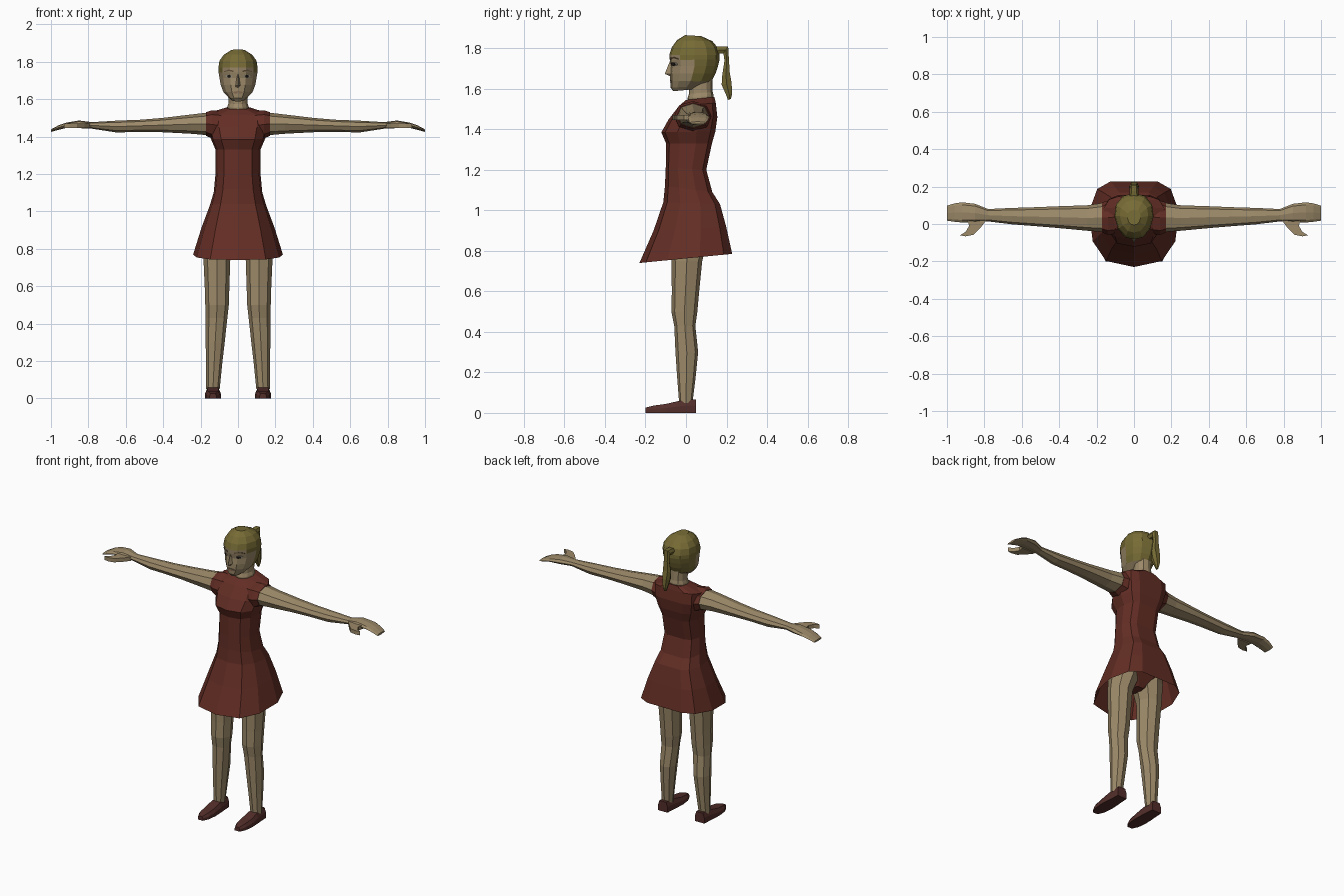
import bpy, bmesh, math
from mathutils import Vector
from mathutils.bvhtree import BVHTree


def colour(name, rgb):
    m = bpy.data.materials.new(name)
    m.diffuse_color = (*rgb, 1)
    return m


SKIN = colour("skin", (0.33, 0.25, 0.14))
RED = colour("dress_red", (0.125, 0.027, 0.018))
HAIR = colour("blonde_hair", (0.18, 0.145, 0.035))
SHOE = colour("shoe_brown", (0.085, 0.027, 0.023))
DARK = colour("eye_dark", (0.015, 0.011, 0.008))
BROW = colour("brow_brown", (0.14, 0.095, 0.045))
LIP = colour("lip", (0.24, 0.14, 0.085))
WHITE = colour("eye_white", (0.4, 0.36, 0.29))

BODY = [(0, -1), (.62, -.86), (.92, -.4), (1, .3), (.82, .82), (.52, 1), (0, 1)]
HEAD = [(0, -1), (.42, -.92), (.8, -.58), (1, 0), (.92, .5), (.58, .86), (0, 1)]
OCT = [(0, -1), (.7, -.75), (1, 0), (.7, .75), (0, 1)]


def full(half):
    """Mirror a half section into a closed one."""
    return half + [(-u, v) for u, v in half[-2:0:-1]]


def loft(name, rings, mats, caps=(True, True)):
    bm = bmesh.new()
    vs = [[bm.verts.new(p) for p in r] for r in rings]
    n = len(vs[0])
    for a, b in zip(vs, vs[1:]):
        for i in range(n):
            bm.faces.new((a[i], a[(i + 1) % n], b[(i + 1) % n], b[i]))
    if caps[0]:
        bm.faces.new(vs[0][::-1])
    if caps[1]:
        bm.faces.new(vs[-1])
    bmesh.ops.recalc_face_normals(bm, faces=bm.faces)
    me = bpy.data.meshes.new(name)
    bm.to_mesh(me)
    bm.free()
    for m in mats:
        me.materials.append(m)
    ob = bpy.data.objects.new(name, me)
    bpy.context.collection.objects.link(ob)
    return ob


def upright(section, zf, zb, hw, yf, yb, cx=0):
    """Horizontal section, its height running from zf in front to zb behind."""
    return [(cx + u * hw, (yf + yb) / 2 + v * (yb - yf) / 2,
             (zf + zb) / 2 + v * (zb - zf) / 2) for u, v in full(section)]


def across(s, x, y0, y1, z0, z1):
    """Section of a limb running sideways."""
    return [(s * x, (y0 + y1) / 2 + v * (y1 - y0) / 2,
             (z0 + z1) / 2 + u * (z1 - z0) / 2) for u, v in full(OCT)]


# Dress with open skirt
dress = [(.74, .785, .24, -.23, .228), (.90, .92, .195, -.16, .198),
         (1.04, 1.03, .15, -.112, .168), (1.12, 1.09, .13, -.104, .13),
         (1.21, 1.20, .12, -.10, .10), (1.33, 1.33, .12, -.098, .128),
         (1.385, 1.39, .145, -.122, .145), (1.45, 1.46, .163, -.085, .155),
         (1.515, 1.53, .163, -.035, .147), (1.545, 1.56, .065, 0, .14)]
loft("dress", [upright(BODY, *r) for r in dress], [RED], (False, True))

# Briefs beneath the skirt
briefs = [(1.02, 1.02, .14, -.10, .14), (.90, .90, .15, -.085, .13), (.80, .80, .03, -.03, .06)]
loft("briefs", [upright(BODY, *r) for r in briefs], [RED])

# Neck
neck = [(1.52, 1.53, .06, .01, .135), (1.555, 1.568, .056, .008, .136), (1.575, 1.585, .05, .015, .132),
        (1.65, 1.65, .052, .015, .13)]
loft("neck", [upright(HEAD, *r) for r in neck], [SKIN])

# Head, with hair on the crown and back
head_rings = [(1.588, 1.60, .034, -.062, .06), (1.605, 1.615, .052, -.076, .085),
              (1.64, 1.635, .078, -.078, .125), (1.675, 1.675, .092, -.078, .146),
              (1.712, 1.712, .099, -.074, .158), (1.742, 1.745, .104, -.08, .166),
              (1.768, 1.768, .105, -.082, .166), (1.805, 1.805, .099, -.07, .155),
              (1.84, 1.835, .076, -.045, .13), (1.865, 1.86, .036, -.005, .075)]
head = loft("head", [upright(HEAD, *r) for r in head_rings], [SKIN, HAIR])
for p in head.data.polygons:
    c = p.center
    p.material_index = int(c.z > 1.77 or (c.z > 1.745 and c.y > -.02) or (c.y > .055 and c.z > 1.63))

# Nose
loft("nose", [[(-w, y0, z), (0, y1, z), (w, y0, z)] for w, y0, y1, z in
              [(.019, -.06, -.078, 1.662), (.019, -.06, -.105, 1.674), (.008, -.06, -.08, 1.735)]], [SKIN])

# Painted face details laid on the head surface
tree = BVHTree.FromPolygons([v.co for v in head.data.vertices],
                            [p.vertices[:] for p in head.data.polygons])


def plate(name, pts, mat, lift):
    rings = []
    for k in (0, lift):
        ring = []
        for x, z in pts:
            hit = tree.ray_cast(Vector((x, -1, z)), Vector((0, 1, 0)))[0]
            ring.append((x, hit.y - k, z))
        rings.append(ring)
    loft(name, rings, [mat])


def oval(cx, cz, rx, rz, n=8):
    return [(cx + rx * math.cos(i * math.tau / n), cz + rz * math.sin(i * math.tau / n)) for i in range(n)]


for s, side in ((-1, "left"), (1, "right")):
    plate(side + "_eye", oval(s * .048, 1.722, .019, .009), WHITE, .003)
    plate(side + "_iris", oval(s * .048, 1.722, .010, .009), DARK, .006)
    plate(side + "_brow", [(s * .025, 1.745), (s * .05, 1.751), (s * .076, 1.744),
                           (s * .076, 1.749), (s * .05, 1.758), (s * .025, 1.753)], BROW, .004)
plate("mouth", oval(0, 1.636, .028, .007), LIP, .004)

# Ponytail: knot and hanging lock
tail = [((.13, 1.765), (.13, 1.805), .026), ((.175, 1.775), (.175, 1.81), .024),
        ((.185, 1.775), (.208, 1.81), .022), ((.19, 1.74), (.212, 1.745), .02),
        ((.178, 1.66), (.216, 1.68), .028), ((.176, 1.62), (.225, 1.63), .024),
        ((.2, 1.565), (.228, 1.575), .014), ((.207, 1.545), (.222, 1.55), .006)]
loft("ponytail", [[(-w * .6, *a), (w * .6, *a), (w, (a[0] + b[0]) / 2, (a[1] + b[1]) / 2),
                   (w * .6, *b), (-w * .6, *b), (-w, (a[0] + b[0]) / 2, (a[1] + b[1]) / 2)]
                  for a, b, w in tail], [HAIR])

sleeve = [(.08, -.05, .13, 1.38, 1.535), (.14, -.058, .125, 1.39, 1.54), (.172, -.045, .115, 1.405, 1.53)]
arm = [(.12, -.03, .11, 1.41, 1.52), (.172, -.042, .112, 1.408, 1.527), (.25, -.036, .10, 1.415, 1.518),
       (.40, -.022, .095, 1.423, 1.50), (.52, -.012, .09, 1.425, 1.49), (.65, -.002, .086, 1.422, 1.485),
       (.78, .014, .08, 1.442, 1.477), (.85, .01, .108, 1.445, 1.486), (.92, .008, .116, 1.446, 1.474),
       (.96, .012, .11, 1.436, 1.46), (1.0, .018, .098, 1.425, 1.438)]
thumb = [(.79, .02), (.82, -.02), (.86, -.058), (.90, -.066), (.93, -.06), (.90, -.042), (.882, -.01), (.89, .025)]
leg = [(.95, .09, .07, -.075, .12), (.86, .09, .088, -.08, .11), (.75, .113, .072, -.072, .08),
       (.60, .112, .066, -.07, .065), (.50, .112, .063, -.072, .056), (.43, .115, .058, -.058, .046),
       (.30, .122, .051, -.052, .06), (.18, .128, .043, -.044, .048), (.05, .134, .036, -.034, .032)]
shoe = [(-.20, .018, .026), (-.16, .036, .036), (-.10, .043, .044), (-.04, .04, .058), (.01, .036, .065), (.05, .034, .066)]

for s, side in ((-1, "left"), (1, "right")):
    # Sleeve, arm with hand, thumb
    loft(side + "_sleeve", [across(s, *r) for r in sleeve], [RED])
    loft(side + "_arm", [across(s, *r) for r in arm], [SKIN])
    loft(side + "_thumb", [[(s * x, y, z) for x, y in thumb] for z in (1.445, 1.47)], [SKIN])
    # Leg and shoe
    loft(side + "_leg", [upright(OCT, z, z, hw, yf, yb, s * cx) for z, cx, hw, yf, yb in leg], [SKIN])
    loft(side + "_shoe", [[(s * .134 - w, y, 0), (s * .134 + w, y, 0), (s * .134 + w, y, h * .55),
                           (s * .134 + w * .7, y, h), (s * .134 - w * .7, y, h), (s * .134 - w, y, h * .55)]
                          for y, w, h in shoe], [SHOE])
